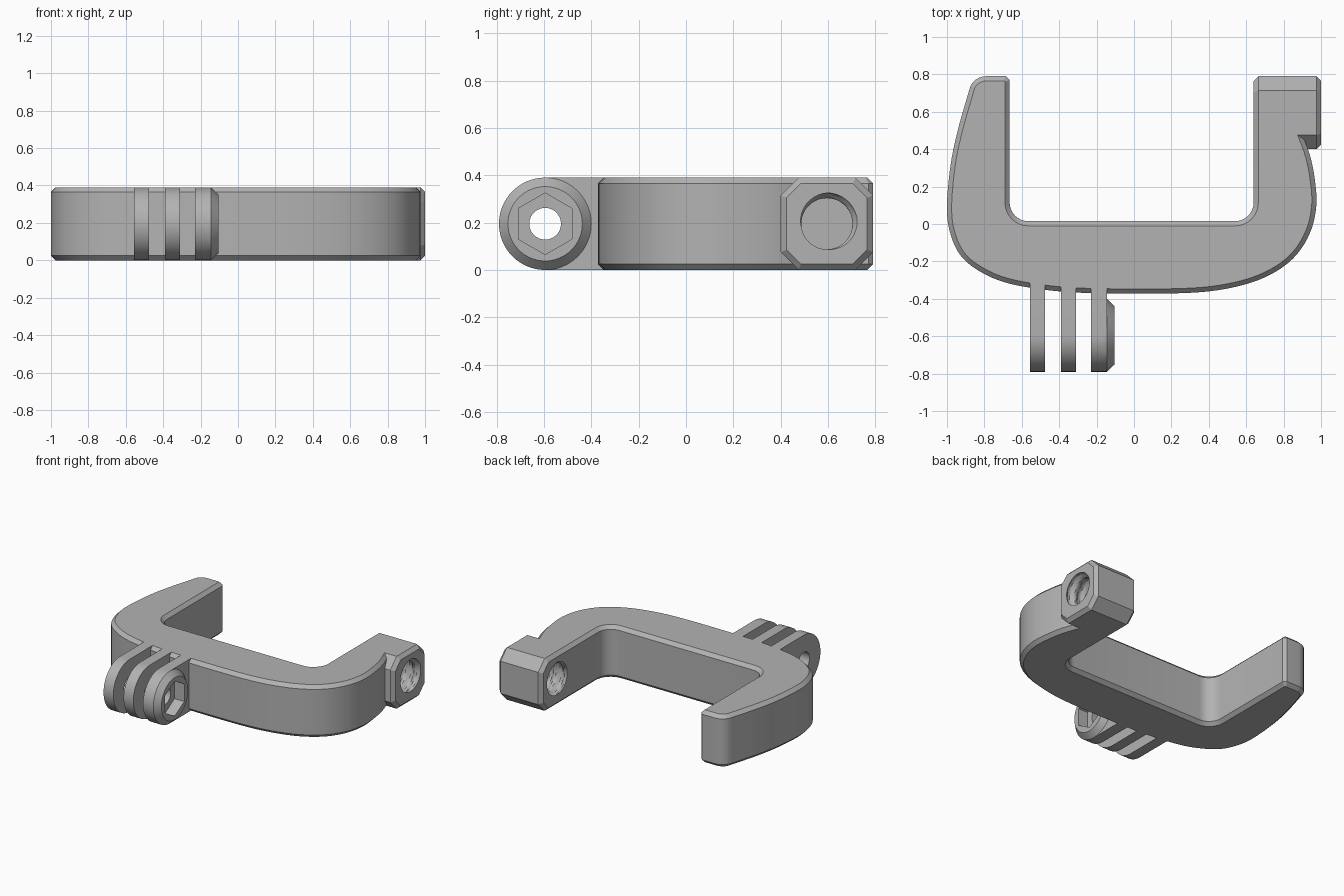
import bpy, bmesh
from math import pi, cos, sin, radians
from mathutils import Vector

if "Cube" in bpy.data.objects:
    bpy.data.objects.remove(bpy.data.objects["Cube"])

H = 0.39          # overall height
MID = H / 2
CHAMFER = 0.025

grey = bpy.data.materials.new("plain grey")
grey.use_nodes = True
grey.diffuse_color = (0.45, 0.45, 0.45, 1)
grey.node_tree.nodes["Principled BSDF"].inputs["Base Color"].default_value = (0.45, 0.45, 0.45, 1)


def finish(bm, name):
    bmesh.ops.recalc_face_normals(bm, faces=bm.faces)
    mesh = bpy.data.meshes.new(name)
    bm.to_mesh(mesh)
    bm.free()
    mesh.materials.append(grey)
    obj = bpy.data.objects.new(name, mesh)
    bpy.context.collection.objects.link(obj)
    return obj


def prism(name, points, depth, chamfer=0.0):
    """Extrude a closed loop of 3D points, chamfering both rims."""
    bm = bmesh.new()
    base = bm.faces.new([bm.verts.new(p) for p in points])
    ext = bmesh.ops.extrude_face_region(bm, geom=[base])["geom"]
    bmesh.ops.translate(bm, vec=depth, verts=[g for g in ext if isinstance(g, bmesh.types.BMVert)])
    cap = [g for g in ext if isinstance(g, bmesh.types.BMFace)][0]
    if chamfer:
        rims = list(set(base.edges) | set(cap.edges))
        bmesh.ops.bevel(bm, geom=rims, offset=chamfer, segments=1, affect='EDGES')
    return finish(bm, name)


def boolean(obj, other, operation):
    """Apply a boolean and discard the tool object."""
    mod = obj.modifiers.new("cut", 'BOOLEAN')
    mod.operation = operation
    mod.solver = 'EXACT'
    mod.object = other
    other.hide_render = True
    bpy.context.view_layer.objects.active = obj
    bpy.ops.object.modifier_apply(modifier=mod.name)
    bpy.data.objects.remove(other)


def shade(obj):
    bpy.ops.object.select_all(action='DESELECT')
    obj.select_set(True)
    bpy.context.view_layer.objects.active = obj
    bpy.ops.object.shade_smooth_by_angle(angle=radians(25))


def arc(cx, cy, r, start, end, n):
    return [(cx + r * cos(radians(start + (end - start) * i / n)),
             cy + r * sin(radians(start + (end - start) * i / n))) for i in range(n + 1)]


def spline(points, steps=5):
    """Smooth curve through the points."""
    pts = [Vector(p) for p in points]
    pts = [2 * pts[0] - pts[1]] + pts + [2 * pts[-1] - pts[-2]]
    out = []
    for a, b, c, d in zip(pts, pts[1:], pts[2:], pts[3:]):
        for i in range(steps):
            t = i / steps
            out.append(tuple(0.5 * (2 * b + (c - a) * t + (2 * a - 5 * b + 4 * c - d) * t * t
                                    + (3 * b - a - 3 * c + d) * t ** 3)))
    return out + [tuple(pts[-2])]


def lathe_x(name, sections, cy, radius, sides=48):
    """Closed tube along x; radius(x, turn) gives its size."""
    bm = bmesh.new()
    rings = []
    for x in sections:
        rings.append([bm.verts.new((x, cy + radius(x, j / sides) * sin(2 * pi * j / sides),
                                    MID + radius(x, j / sides) * cos(2 * pi * j / sides)))
                      for j in range(sides)])
    for a, b in zip(rings, rings[1:]):
        for j in range(sides):
            k = (j + 1) % sides
            bm.faces.new((a[j], a[k], b[k], b[j]))
    bm.faces.new(rings[0])
    bm.faces.new(rings[-1])
    return finish(bm, name)


# Clamp frame: U-shaped outline with a tapered hook on one side
outer = spline([(-0.88, 0.72), (-0.94, 0.51), (-0.98, 0.32), (-1.0, 0.1), (-0.985, -0.04),
                (-0.93, -0.165), (-0.83, -0.25), (-0.68, -0.315), (-0.45, -0.355), (-0.2, -0.37),
                (0.25, -0.37), (0.5, -0.345), (0.7, -0.285), (0.85, -0.185), (0.94, -0.05),
                (0.975, 0.1), (0.965, 0.25), (0.94, 0.37), (0.9, 0.48)])
inner = arc(0.54, 0.115, 0.1, 0, -90, 8) + arc(-0.565, 0.115, 0.1, 270, 180, 8)
hook_tip = [(-0.665, 0.77), (-0.685, 0.79)] + arc(-0.79, 0.695, 0.095, 90, 150, 5)
outline = hook_tip + outer + [(0.9, 0.6), (0.64, 0.6)] + inner
frame = prism("clamp_frame", [(x, y, 0) for x, y in outline], (0, 0, H), CHAMFER)

# Octagonal screw block on the other arm
BLOCK_Y = 0.595
half, cut = 0.195, 0.12
corners = [(half, cut), (cut, half), (-cut, half), (-half, cut),
           (-half, -cut), (-cut, -half), (cut, -half), (half, -cut)]
block = prism("screw_block", [(0.64, BLOCK_Y + a, MID + b) for a, b in corners],
              (0.36, 0, 0), CHAMFER)
boolean(frame, block, 'UNION')

# Threaded hole through the block
PITCH = 0.09


def thread(x, turn):
    phase = (x / PITCH - turn) % 1.0
    return 0.108 + 0.022 * min(1, max(0, 1.8 * abs(2 * phase - 1) - 0.4))


boolean(frame, lathe_x("thread_cutter", [0.6 + 0.01 * i for i in range(45)], BLOCK_Y, thread),
        'DIFFERENCE')
shade(frame)

# Three mounting prongs with a rounded end and a bolt hole
PIN_Y = -0.595
prong_shape = [(-0.3, 0), (-0.3, H)] + arc(PIN_Y, MID, MID, 90, 270, 32)
prongs = []
for name, x0, x1 in (("right_prong", -0.555, -0.475), ("middle_prong", -0.39, -0.31),
                     ("left_prong", -0.23, -0.145)):
    prongs.append(prism(name, [(x0, y, z) for y, z in prong_shape], (x1 - x0, 0, 0)))

# Conical nut boss with a hexagonal pocket
boss = lathe_x("nut_boss", [-0.18, -0.145, -0.105], PIN_Y,
               lambda x, t: 0.157 if x > -0.12 else 0.195, 64)
boolean(prongs[2], boss, 'UNION')
boolean(prongs[2], lathe_x("hex_cutter", [-0.185, -0.05], PIN_Y, lambda x, t: 0.13, 6),
        'DIFFERENCE')
for prong in prongs:
    boolean(prong, lathe_x("bolt_cutter", [-0.7, 0.0], PIN_Y, lambda x, t: 0.067, 32),
            'DIFFERENCE')
    shade(prong)
